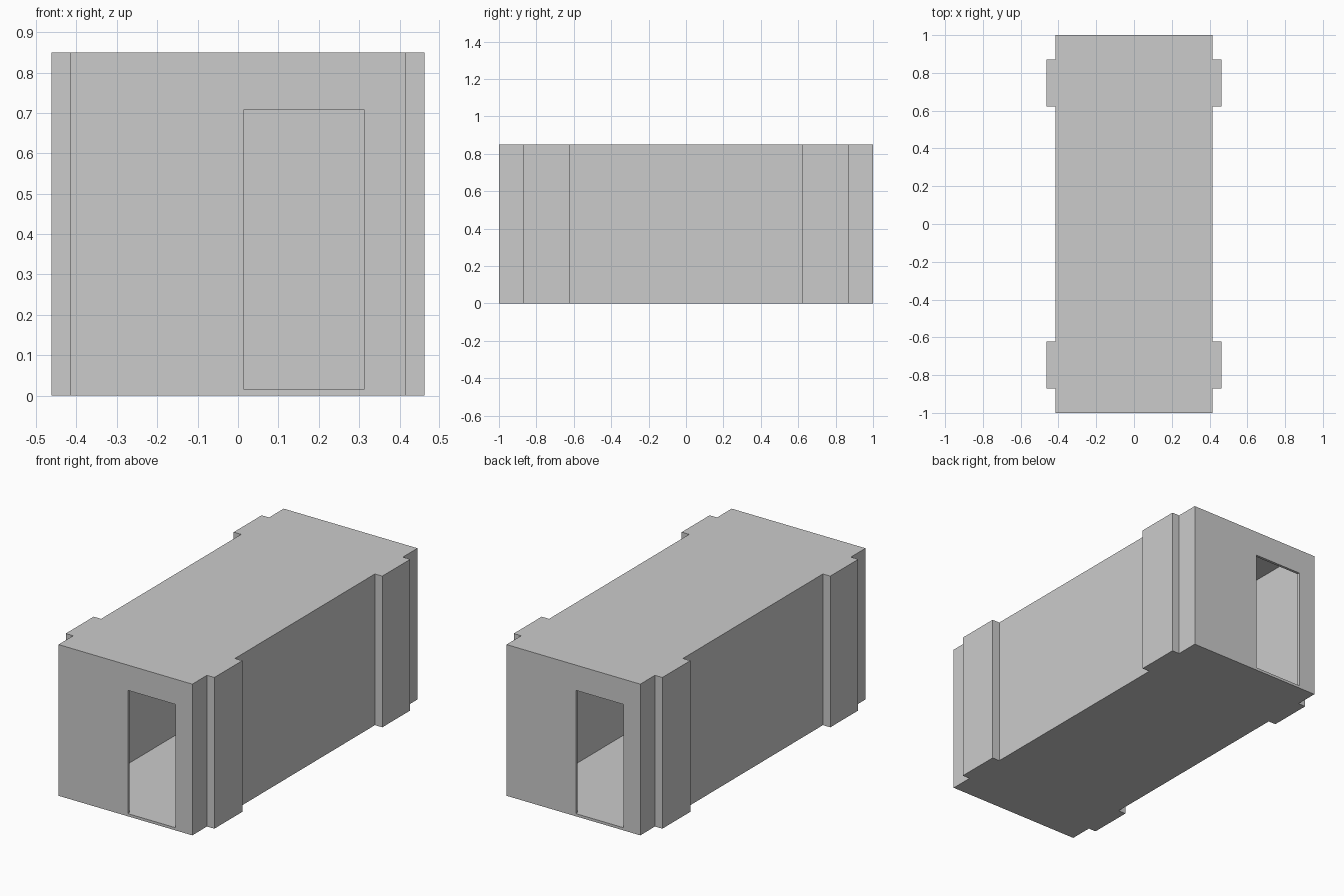
import bpy, bmesh

if "Cube" in bpy.data.objects:
    bpy.data.objects.remove(bpy.data.objects["Cube"])

HX, HY, H = 0.416, 1.0, 0.85      # body half width, half length, height
T = 0.015                         # floor, roof and end wall thickness


def box(name, lo, hi):
    bm = bmesh.new()
    bmesh.ops.create_cube(bm, size=1)
    for v in bm.verts:
        v.co = [(a + b) / 2 + c * (b - a) for a, b, c in zip(lo, hi, v.co)]
    me = bpy.data.meshes.new(name)
    bm.to_mesh(me)
    bm.free()
    ob = bpy.data.objects.new(name, me)
    bpy.context.collection.objects.link(ob)
    return ob


def cut(target, cutter):
    mod = target.modifiers.new("cut", 'BOOLEAN')
    mod.operation = 'DIFFERENCE'
    mod.solver = 'EXACT'
    mod.object = cutter
    cutter.hide_render = True
    bpy.context.view_layer.objects.active = target
    bpy.ops.object.modifier_apply(modifier=mod.name)
    bpy.data.objects.remove(cutter)


# Body: plan outline with four buttresses, extruded upwards
side = [(HX, -HY), (HX, -0.87), (0.462, -0.87), (0.462, -0.622), (HX, -0.622)]
side += [(x, -y) for x, y in reversed(side)]
outline = side + [(-x, -y) for x, y in side]
bm = bmesh.new()
base = bm.faces.new([bm.verts.new((x, y, 0)) for x, y in outline])
ext = bmesh.ops.extrude_face_region(bm, geom=[base], use_keep_orig=True)
for v in ext["geom"]:
    if isinstance(v, bmesh.types.BMVert):
        v.co.z = H
bmesh.ops.recalc_face_normals(bm, faces=bm.faces)
me = bpy.data.meshes.new("building_shell")
bm.to_mesh(me)
bm.free()
shell = bpy.data.objects.new("building_shell", me)
bpy.context.collection.objects.link(shell)

# Hollow room with thick side walls
cut(shell, box("room_cutter", (-0.328, -HY + T, T), (0.328, HY - T, H - T)))

# Doorways: front on the right, back on the opposite side
for s in (-1, 1):
    xs = sorted((-s * 0.015, -s * 0.312))
    ys = sorted((s * 0.9, s * 1.1))
    cut(shell, box("door_cutter", (xs[0], ys[0], T), (xs[1], ys[1], 0.708)))
